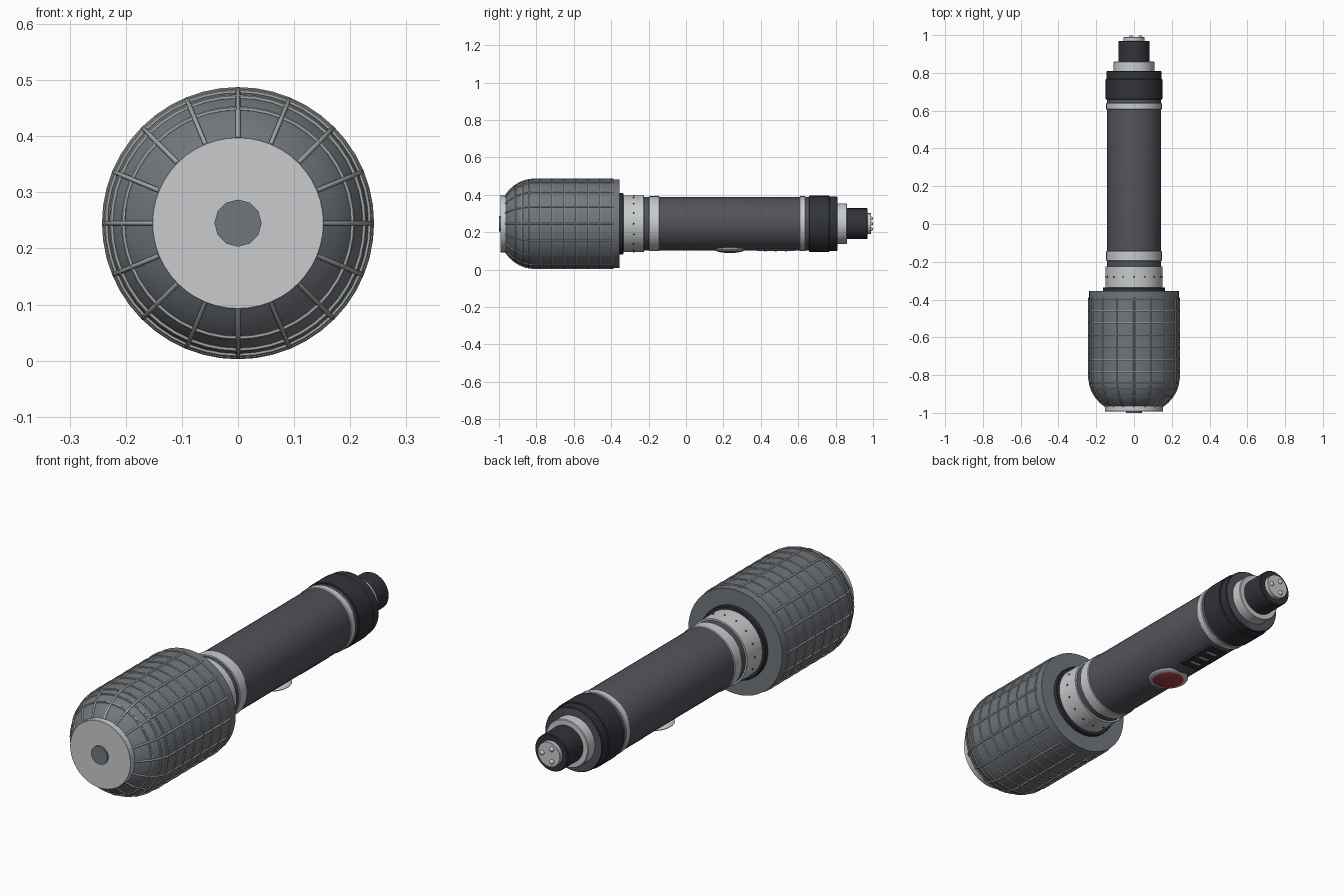
import bpy, math
from math import sin, cos, pi, radians

if "Cube" in bpy.data.objects:
    bpy.data.objects.remove(bpy.data.objects["Cube"])

ZC = 0.245  # height of the long axis


def material(name, rgb):
    m = bpy.data.materials.new(name)
    m.diffuse_color = (*rgb, 1)
    m.use_nodes = True
    m.node_tree.nodes["Principled BSDF"].inputs["Base Color"].default_value = m.diffuse_color
    return m


SILVER = material("silver", (0.58, 0.60, 0.61))
DARK = material("dark_grey", (0.085, 0.088, 0.105))
BLACK = material("black", (0.03, 0.033, 0.04))
MESH = material("mesh_grey", (0.17, 0.185, 0.205))
WIRE = material("wire_grey", (0.36, 0.38, 0.38))
RED = material("red", (0.36, 0.05, 0.06))


def finish(ob, name, mat, smooth=True):
    ob.name = name
    ob.data.materials.clear()
    ob.data.materials.append(mat)
    bpy.ops.object.select_all(action='DESELECT')
    ob.select_set(True)
    bpy.context.view_layer.objects.active = ob
    if smooth:
        bpy.ops.object.shade_smooth_by_angle(angle=radians(35))
    return ob


def lathe(name, profile, mat, n=48):
    """Revolve (y, radius) points round the long axis and cap both ends."""
    verts = [(r * cos(2 * pi * i / n), y, ZC + r * sin(2 * pi * i / n))
             for y, r in profile for i in range(n)]
    faces = [(k * n + i, k * n + (i + 1) % n, (k + 1) * n + (i + 1) % n, (k + 1) * n + i)
             for k in range(len(profile) - 1) for i in range(n)]
    last = (len(profile) - 1) * n
    faces += [tuple(reversed(range(n))), tuple(range(last, last + n))]
    me = bpy.data.meshes.new(name)
    me.from_pydata(verts, [], faces)
    me.update()
    ob = bpy.data.objects.new(name, me)
    bpy.context.collection.objects.link(ob)
    return finish(ob, name, mat)


def ring(name, y0, y1, r, mat, b=0.003, n=48):
    return lathe(name, [(y0, r - b), (y0 + b, r), (y1 - b, r), (y1, r - b)], mat, n)


def box(name, loc, size, mat):
    bpy.ops.mesh.primitive_cube_add(size=1, location=loc)
    ob = bpy.context.object
    ob.scale = size
    return finish(ob, name, mat, False)


def ball(name, loc, scale, mat, seg=12):
    bpy.ops.mesh.primitive_uv_sphere_add(segments=seg, ring_count=max(6, seg // 2), location=loc)
    ob = bpy.context.object
    ob.scale = scale
    return finish(ob, name, mat)


# Grille shell with domed front and flat back
dome = [(-0.965, 0.15), (-0.945, 0.176), (-0.92, 0.199), (-0.89, 0.218),
        (-0.86, 0.230), (-0.82, 0.237)]
lathe("grille_shell", dome + [(-0.355, 0.237)], MESH)

# Lengthwise grille wires
cu = bpy.data.curves.new("grille_wires", 'CURVE')
cu.dimensions = '3D'
cu.bevel_depth = 0.0045
cu.bevel_resolution = 1
cu.use_fill_caps = True
path = dome + [(-0.388, 0.237)]
for k in range(16):
    a = 2 * pi * k / 16
    sp = cu.splines.new('POLY')
    sp.points.add(len(path) - 1)
    for p, (y, r) in zip(sp.points, path):
        p.co = ((r + 0.001) * cos(a), y, ZC + (r + 0.001) * sin(a), 1)
wires = bpy.data.objects.new("grille_wires", cu)
bpy.context.collection.objects.link(wires)
cu.materials.append(WIRE)

# Hoop wires
hoops = [(-0.913, 0.204), (-0.875, 0.225), (-0.842, 0.2345)]
hoops += [(-0.783 + 0.0642 * i, 0.238) for i in range(7)]
for i, (y, r) in enumerate(hoops):
    bpy.ops.mesh.primitive_torus_add(location=(0, y, ZC), rotation=(pi / 2, 0, 0),
                                     major_radius=r, minor_radius=0.0045,
                                     major_segments=48, minor_segments=6)
    finish(bpy.context.object, f"grille_hoop_{i + 1}", WIRE)

# Front plate and plug
ring("front_plate", -0.992, -0.958, 0.153, SILVER, 0.001)
lathe("front_plug", [(-1.0, 0.042), (-0.98, 0.042)], MESH, 12)

# Neck collar with small studs
ring("neck_gasket", -0.358, -0.335, 0.165, BLACK)
ring("neck_collar", -0.337, -0.225, 0.151, SILVER, 0.001)
for i in range(16):
    a = 2 * pi * i / 16
    ball(f"collar_stud_{i + 1}", (0.151 * cos(a), -0.28, ZC + 0.151 * sin(a)),
         (0.004,) * 3, BLACK, 8)

# Handle and its bands
lathe("handle", [(-0.23, 0.143), (0.80, 0.143), (0.81, 0.141)], DARK)
ring("front_band", -0.197, -0.142, 0.147, SILVER)
ring("rear_band", 0.607, 0.640, 0.147, SILVER)
ring("rear_grip", 0.658, 0.768, 0.150, BLACK)
ring("rear_cap", 0.765, 0.81, 0.145, BLACK)

# Plug connector with three pins
ring("connector_ring", 0.80, 0.86, 0.108, SILVER)
ring("connector_body", 0.85, 0.97, 0.083, BLACK)
ring("connector_face", 0.96, 0.989, 0.056, SILVER, 0.001)
for i in range(3):
    a = 2 * pi * i / 3
    ball(f"connector_pin_{i + 1}", (0.033 * cos(a), 0.989, ZC + 0.033 * sin(a)),
         (0.011, 0.011, 0.011), SILVER)

# Round button on the underside
ball("button_bezel", (0, 0.235, 0.108), (0.088, 0.09, 0.015), SILVER, 32)
ball("button", (0, 0.235, 0.104), (0.073, 0.075, 0.0155), RED, 32)

# Switch panel and ridges on the underside
box("switch_panel", (0, 0.48, 0.109), (0.10, 0.20, 0.018), BLACK)
for i in range(3):
    box(f"switch_ridge_{i + 1}", (0, 0.425 + 0.055 * i, 0.0995), (0.05, 0.012, 0.006), SILVER)
